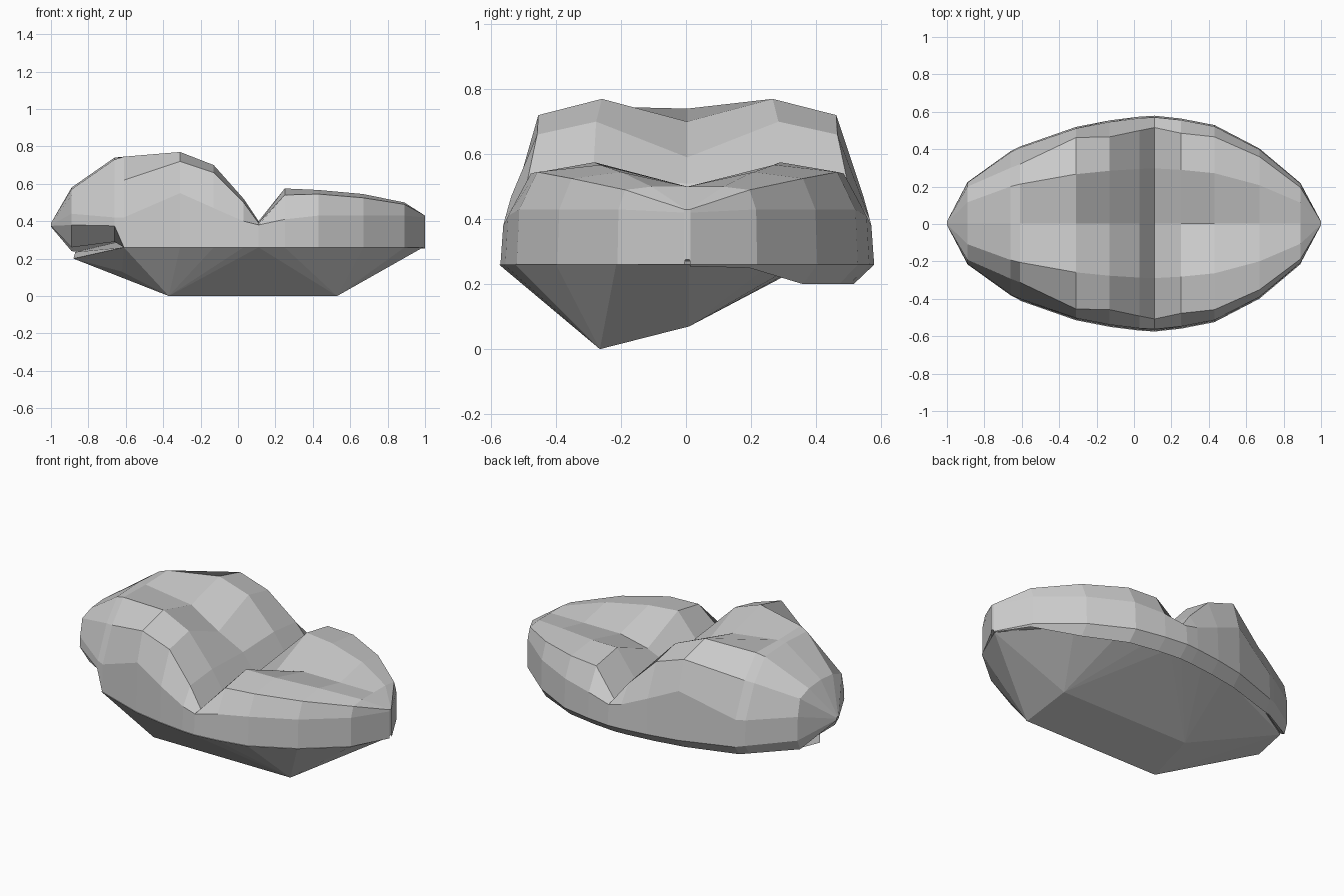
import bpy, bmesh

if "Cube" in bpy.data.objects:
    bpy.data.objects.remove(bpy.data.objects["Cube"])


def finish(bm, name):
    bmesh.ops.recalc_face_normals(bm, faces=bm.faces)
    mesh = bpy.data.meshes.new(name)
    bm.to_mesh(mesh)
    bm.free()
    ob = bpy.data.objects.new(name, mesh)
    bpy.context.collection.objects.link(ob)
    return ob


# Two-humped upper rock, lofted along x.
# x, half width, front rim z, side z, shoulder y factor, shoulder z,
# lobe z, centre z, base z
stations = [
    (-1.00, .01, .375, .38, .89, .385, .39, .39, .37),
    (-.89, .22, .38, .44, .89, .54, .57, .58, .24),
    (-.66, .385, .375, .42, .77, .61, .73, .74, .21),
    (-.61, .41, .26, .42, .77, .62, .745, .74, .20),
    (-.31, .515, .26, .55, .89, .72, .77, .70, .20),
    (-.13, .55, .26, .47, .84, .66, .70, .59, .20),
    (.03, .57, .26, .40, .87, .50, .52, .51, .20),
    (.11, .575, .26, .38, .89, .39, .40, .40, .20),
    (.25, .56, .26, .41, .86, .54, .575, .46, .20),
    (.43, .525, .26, .43, .88, .545, .567, .50, .20),
    (.67, .40, .26, .43, .89, .525, .545, .50, .20),
    (.89, .215, .26, .43, .89, .49, .50, .50, .25),
    (1.00, .01, .26, .42, .89, .43, .43, .43, .255),
]
bm = bmesh.new()
rings = []
for x, w, rim, side, f_sh, shoulder, lobe, centre, base in stations:
    half = [(.985, side), (f_sh, shoulder), (.51, lobe)]
    section = [(-1, rim)] + [(-f, z) for f, z in half] + [(0, centre)]
    section += [(f, z) for f, z in reversed(half)]
    # full back rim and ledge, then a recess that the lower rock fills
    inner = .29 if w > .3 else base + .02
    section += [(1, min(rim, base + .06)), (.89, base), (.74, inner), (-.6, inner)]
    rings.append([bm.verts.new((x, f * w + .004, z)) for f, z in section])
n = len(rings[0])
for a, b in zip(rings, rings[1:]):
    for i in range(n):
        j = (i + 1) % n
        bm.faces.new((a[i], a[j], b[j], b[i]))
bm.faces.new(rings[0])
bm.faces.new(rings[-1])
finish(bm, "upper_rock")

# Lopsided underside, pointed into a lower lip at the left end
keel = [(-.37, -.265, 0), (.53, -.265, 0), (-.35, .01, .07), (.5, .01, .07),
        (-.88, 0, .2), (-.87, .19, .235), (.99, .01, .26), (-.62, -.2, .13)]
keel += [(x, -w, .26) for x, w, *_ in stations[3:-1]]
keel += [(x, .76 * w, .295) for x, w, *_ in stations[3:-2]]
bm = bmesh.new()
for p in keel:
    bm.verts.new(p)
result = bmesh.ops.convex_hull(bm, input=bm.verts)
spare = {v for v in result["geom_interior"] if isinstance(v, bmesh.types.BMVert)}
bmesh.ops.delete(bm, geom=list(spare), context='VERTS')
finish(bm, "lower_rock")
